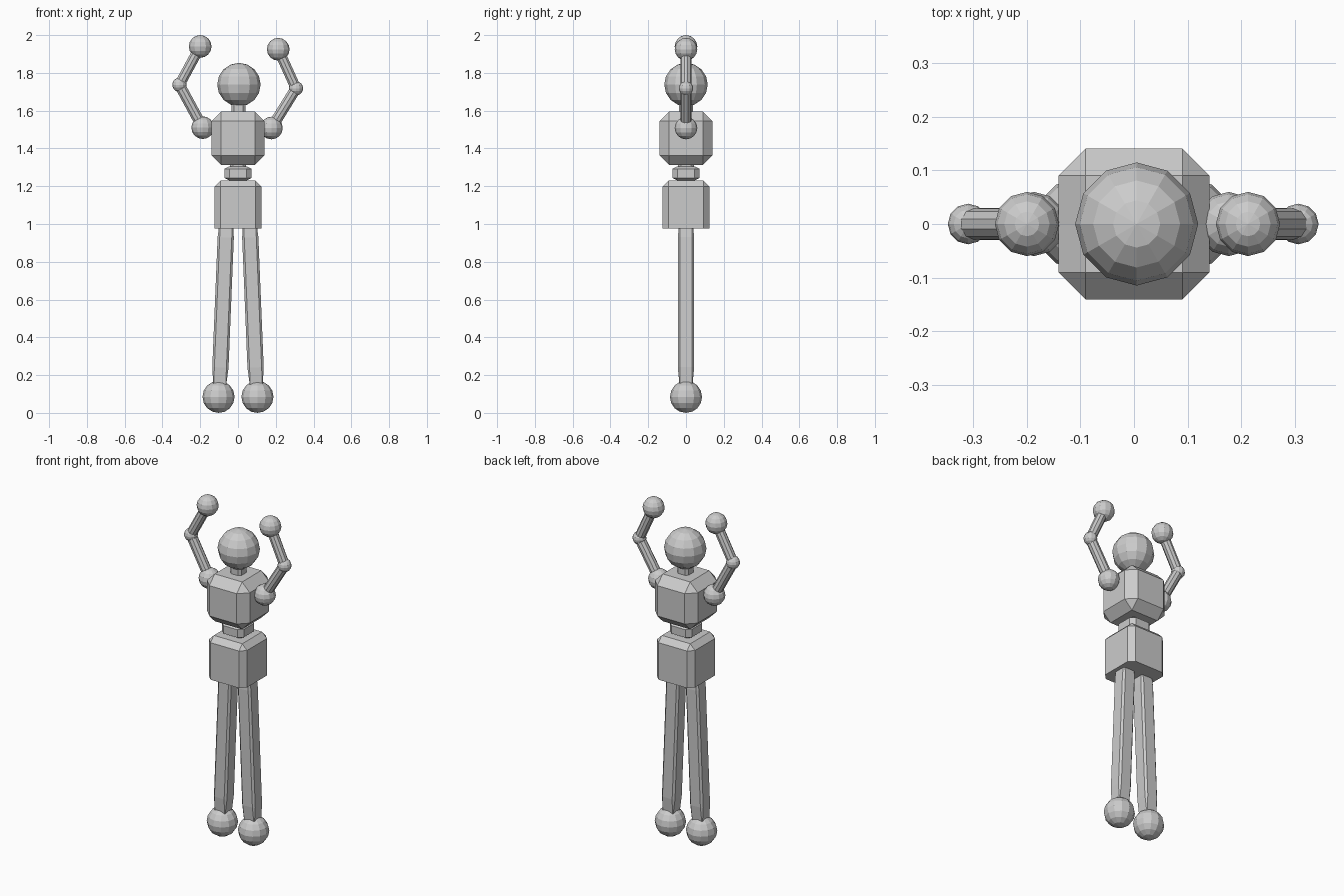
import bpy, bmesh
from mathutils import Vector, Matrix

if "Cube" in bpy.data.objects:
    bpy.data.objects.remove(bpy.data.objects["Cube"])


def finish(name, bm):
    bmesh.ops.recalc_face_normals(bm, faces=bm.faces)
    mesh = bpy.data.meshes.new(name)
    bm.to_mesh(mesh)
    bm.free()
    ob = bpy.data.objects.new(name, mesh)
    bpy.context.collection.objects.link(ob)
    return ob


def aim(a, b):
    """Matrix placing the local z axis along the line a-b."""
    a, b = Vector(a), Vector(b)
    d = b - a
    turn = Vector((0, 0, 1)).rotation_difference(d).to_matrix().to_4x4()
    return Matrix.Translation((a + b) / 2) @ turn, d.length


def ball(name, x, z, r):
    bm = bmesh.new()
    bmesh.ops.create_uvsphere(bm, u_segments=12, v_segments=8, radius=r,
                              matrix=Matrix.Translation((x, 0, z)))
    return finish(name, bm)


def block(name, a, b, half, frac, flat_bottom=False):
    """Chamfered cube stretched between two points."""
    bm = bmesh.new()
    bmesh.ops.create_cube(bm, size=1)
    edges = [e for e in bm.edges
             if not (flat_bottom and all(v.co.z < 0 for v in e.verts))]
    bmesh.ops.bevel(bm, geom=edges, offset=frac, segments=1,
                    profile=0.5, affect='EDGES')
    m, length = aim(a, b)
    bm.transform(m @ Matrix.Diagonal((half * 2, half * 2, length, 1)))
    return finish(name, bm)


def rod(name, a, b, r):
    bm = bmesh.new()
    m, length = aim(a, b)
    bmesh.ops.create_cone(bm, cap_ends=True, segments=10, radius1=r,
                          radius2=r, depth=length, matrix=m)
    return finish(name, bm)


# head, neck and body
ball("head", 0.005, 1.738, 0.115)
block("neck", (0.003, 0, 1.57), (0.003, 0, 1.67), 0.037, 0.18)
block("chest", (0, 0, 1.313), (0, 0, 1.595), 0.141, 0.18)
block("spine", (0, 0, 1.18), (0, 0, 1.36), 0.043, 0.18)
block("waist", (0, 0, 1.231), (0, 0, 1.305), 0.072, 0.18)
block("pelvis", (0, 0, 0.977), (0, 0, 1.229), 0.125, 0.125, True)

# arms: shoulder, elbow and hand positions (x, z)
arms = {
    "left": ((-0.187, 1.51), (-0.31, 1.737), (-0.2, 1.94)),
    "right": ((0.177, 1.508), (0.307, 1.718), (0.213, 1.925)),
}
for side, (s, e, h) in arms.items():
    ball(side + "_shoulder", *s, 0.06)
    ball(side + "_elbow", *e, 0.038)
    ball(side + "_hand", *h, 0.06)
    rod(side + "_upper_arm", (s[0], 0, s[1]), (e[0], 0, e[1]), 0.03)
    rod(side + "_forearm", (e[0], 0, e[1]), (h[0], 0, h[1]), 0.029)

# legs and feet
for side, k in (("left", -1), ("right", 1)):
    block(side + "_leg", (k * 0.098, 0, 0.12), (k * 0.06, 0, 1.05), 0.043, 0.13)
    ball(side + "_foot", k * 0.103, 0.085, 0.085)
